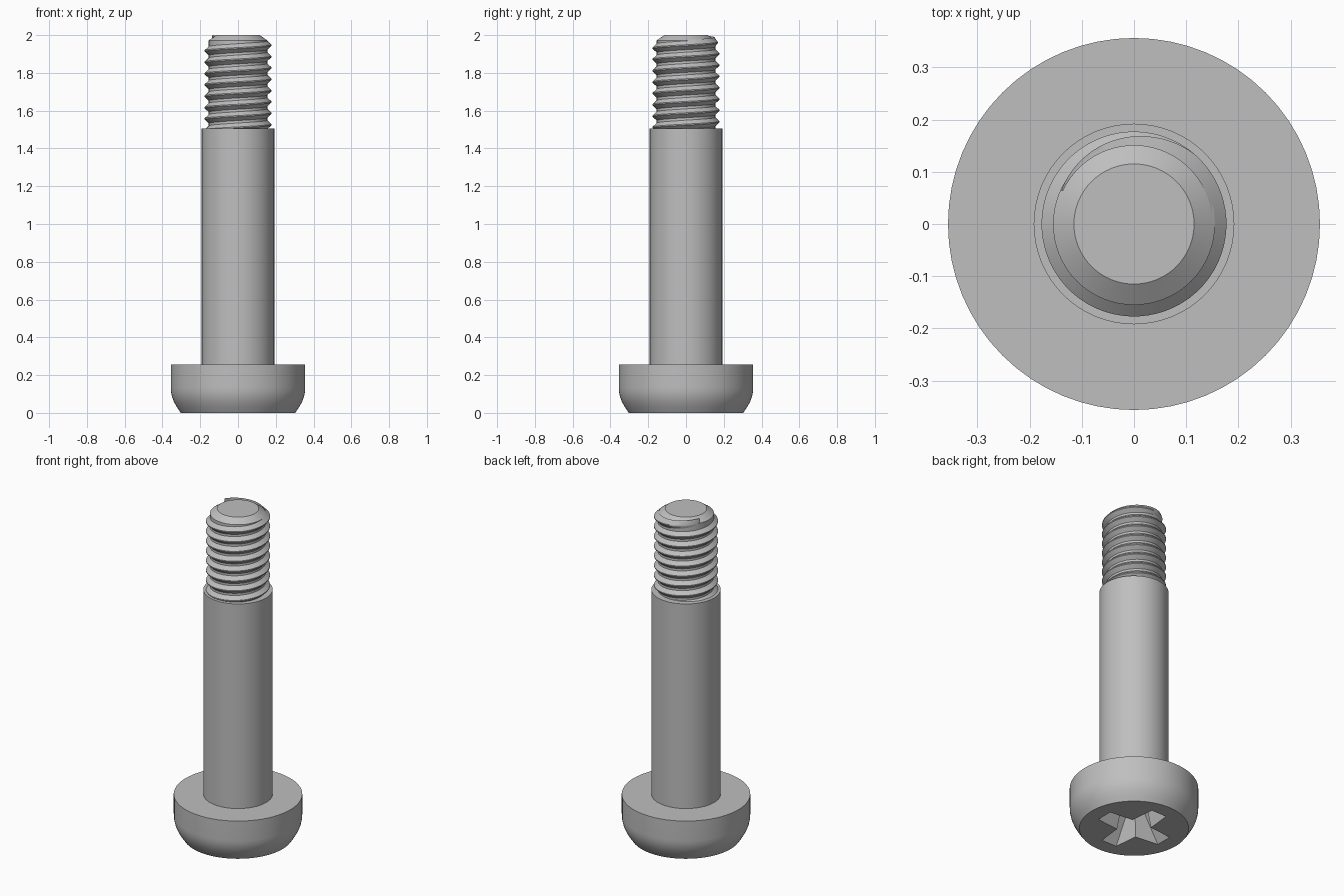
import bpy
import bmesh
from math import cos, sin, pi, radians

default = bpy.data.objects.get("Cube")
if default:
    bpy.data.objects.remove(default, do_unlink=True)

steel = bpy.data.materials.new("grey steel")
steel.use_nodes = True
GREY = (0.52, 0.52, 0.52, 1)
steel.diffuse_color = GREY
steel.node_tree.nodes["Principled BSDF"].inputs["Base Color"].default_value = GREY

SEGMENTS = 64


def finish(name, bm):
    """Turn a bmesh into a named, coloured object."""
    bmesh.ops.recalc_face_normals(bm, faces=bm.faces)
    mesh = bpy.data.meshes.new(name)
    bm.to_mesh(mesh)
    bm.free()
    mesh.materials.append(steel)
    obj = bpy.data.objects.new(name, mesh)
    bpy.context.collection.objects.link(obj)
    return obj


def loft(name, rings):
    """Skin a list of closed rings and cap both ends."""
    bm = bmesh.new()
    loops = [[bm.verts.new(p) for p in ring] for ring in rings]
    n = len(loops[0])
    for a, b in zip(loops, loops[1:]):
        for i in range(n):
            j = (i + 1) % n
            bm.faces.new((a[i], a[j], b[j], b[i]))
    bm.faces.new(loops[0])
    bm.faces.new(loops[-1])
    return finish(name, bm)


def lathe(name, profile):
    """Revolve (radius, height) points about z."""
    turn = [2 * pi * i / SEGMENTS for i in range(SEGMENTS)]
    return loft(name, [[(r * cos(t), r * sin(t), z) for t in turn]
                       for r, z in profile])


def activate(obj):
    bpy.ops.object.select_all(action='DESELECT')
    obj.select_set(True)
    bpy.context.view_layer.objects.active = obj


# Round head, its rim curving in towards the drive face
head = lathe("head", [(0.303, 0), (0.322, 0.028), (0.338, 0.056),
                      (0.349, 0.084), (0.355, 0.112), (0.356, 0.135),
                      (0.356, 0.255)])

# Plain shank
shank = lathe("shank", [(0.192, 0.25), (0.192, 1.505)])

# Threaded core with a chamfered tip
core = lathe("thread_core", [(0.155, 1.5), (0.155, 1.972), (0.115, 2.0)])

# Helical thread, fading out near the tip
PITCH, END_Z, END_ANGLE, FADE = 0.06, 1.972, radians(155), radians(105)
steps = int(8.2 * SEGMENTS)
rings = []
for k in range(steps + 1):
    back = 2 * pi * k / SEGMENTS
    t = END_ANGLE - back
    z = END_Z - PITCH * back / (2 * pi)
    crest = 0.153 + 0.024 * min(1, back / FADE)
    section = [(0.15, -0.028), (crest, -0.003), (crest, 0.003), (0.15, 0.028)]
    rings.append([(r * cos(t), r * sin(t), z + dz) for r, dz in section])
thread = loft("thread", rings)


# Tapered cross recess cut into the drive face
def cross(reach, half, inner, z):
    points = []
    for q in range(4):
        c, s = cos(q * pi / 2), sin(q * pi / 2)
        for x, y in ((reach, -half), (reach, half), (inner, inner)):
            points.append((x * c - y * s, x * s + y * c, z))
    return points


cutter = loft("recess_cutter", [cross(0.222, 0.052, 0.068, -0.01),
                                cross(0.095, 0.036, 0.046, 0.17)])
cut = head.modifiers.new("recess", 'BOOLEAN')
cut.operation = 'DIFFERENCE'
cut.solver = 'EXACT'
cut.object = cutter
activate(head)
bpy.ops.object.modifier_apply(modifier=cut.name)
bpy.data.objects.remove(cutter, do_unlink=True)

# Smooth round surfaces, crisp edges
for part in (head, shank, core, thread):
    activate(part)
    bpy.ops.object.shade_smooth_by_angle(angle=radians(25))
